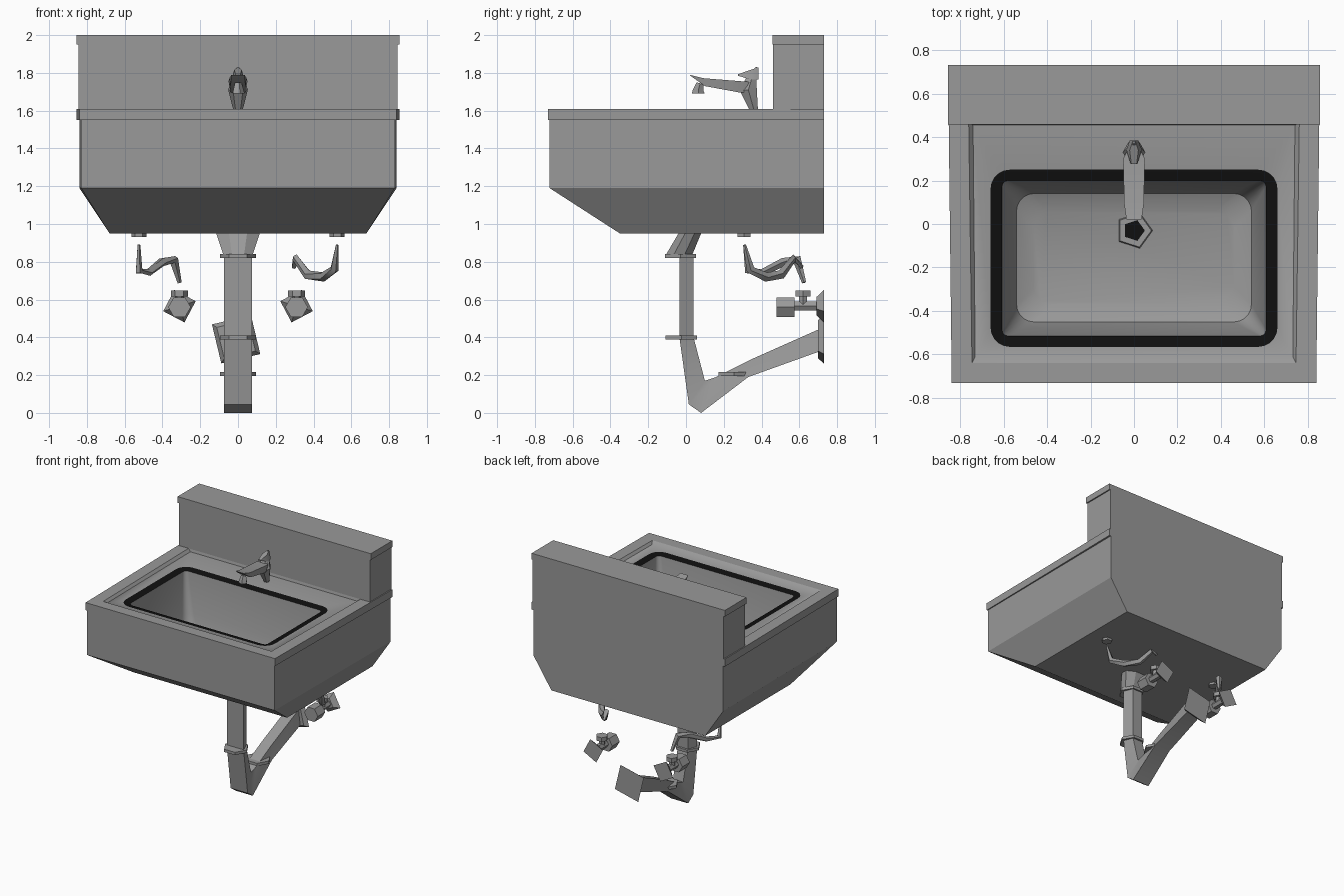
import bpy, bmesh, math
from mathutils import Vector

if "Cube" in bpy.data.objects:
    bpy.data.objects.remove(bpy.data.objects["Cube"])


def material(name, rgb):
    m = bpy.data.materials.new(name)
    m.diffuse_color = (*rgb, 1)
    m.use_nodes = True
    m.node_tree.nodes["Principled BSDF"].inputs["Base Color"].default_value = m.diffuse_color
    return m


GREY = material("grey", (0.32, 0.32, 0.32))
DARK = material("dark", (0.005, 0.005, 0.005))


def loft(name, loops, mats=(GREY,), dark_band=None, angle=30):
    """Skin a list of equal-length point loops and cap both ends."""
    bm = bmesh.new()
    rings = [[bm.verts.new(p) for p in loop] for loop in loops]
    n = len(rings[0])
    for k in range(len(rings) - 1):
        for i in range(n):
            j = (i + 1) % n
            f = bm.faces.new((rings[k][i], rings[k][j], rings[k + 1][j], rings[k + 1][i]))
            f.material_index = 1 if k == dark_band else 0
    bm.faces.new(rings[0][::-1])
    bm.faces.new(rings[-1])
    bmesh.ops.remove_doubles(bm, verts=bm.verts, dist=0.0005)
    bmesh.ops.recalc_face_normals(bm, faces=bm.faces)
    me = bpy.data.meshes.new(name)
    bm.to_mesh(me)
    bm.free()
    for m in mats:
        me.materials.append(m)
    ob = bpy.data.objects.new(name, me)
    bpy.context.collection.objects.link(ob)
    bpy.ops.object.select_all(action='DESELECT')
    ob.select_set(True)
    bpy.context.view_layer.objects.active = ob
    bpy.ops.object.shade_smooth_by_angle(angle=math.radians(angle))
    return ob


def rounded(z, xf, xb, y0, y1, r, seg=5):
    """Rounded rectangle: half widths at front and back, y range, corner radius."""
    pts = []
    for c, (sx, sy) in enumerate([(1, 1), (-1, 1), (-1, -1), (1, -1)]):
        x, y = (xb if sy > 0 else xf), (y1 if sy > 0 else y0)
        for s in range(seg + 1):
            a = math.pi / 2 * (c + s / seg)
            pts.append((sx * (x - r) + r * math.cos(a), y - sy * r + r * math.sin(a), z))
    return pts


def sweep(name, pts, radii, sides=6, turn=0.0, mat=GREY, angle=30):
    """Tube of given radii along a path."""
    pts = [Vector(p) for p in pts]
    loops = []
    for i, p in enumerate(pts):
        t = (pts[min(i + 1, len(pts) - 1)] - pts[max(i - 1, 0)]).normalized()
        ref = Vector((1, 0, 0)) if abs(t.x) < 0.8 else Vector((0, 1, 0))
        v = t.cross(ref).normalized()
        u = v.cross(t)
        loops.append([p + radii[i] * (u * math.cos(turn + 2 * math.pi * k / sides)
                                      + v * math.sin(turn + 2 * math.pi * k / sides))
                      for k in range(sides)])
    return loft(name, loops, (mat,), angle=angle)


def spine(name, sections):
    """Four-sided bar from (lower yz, upper yz, lower half width, upper half width)."""
    return loft(name, [[(-wl, *lo), (wl, *lo), (wu, *up), (-wu, *up)]
                       for lo, up, wl, wu in sections])


def box(name, x, y0, y1, z0, z1):
    return loft(name, [[(-x, y0, z), (x, y0, z), (x, y1, z), (-x, y1, z)] for z in (z0, z1)])


# Basin: underside, apron, rim, recessed deck and bowl in one skin
loft("basin", [
    rounded(0.95, 0.68, 0.68, -0.35, 0.73, 0),
    rounded(1.19, 0.83, 0.84, -0.722, 0.73, 0),
    rounded(1.55, 0.83, 0.84, -0.722, 0.73, 0),
    rounded(1.55, 0.838, 0.855, -0.73, 0.73, 0),
    rounded(1.61, 0.838, 0.855, -0.73, 0.73, 0),
    rounded(1.61, 0.745, 0.76, -0.64, 0.46, 0),
    rounded(1.59, 0.73, 0.74, -0.61, 0.455, 0),
    rounded(1.585, 0.66, 0.66, -0.565, 0.25, 0.09),
    rounded(1.575, 0.607, 0.607, -0.515, 0.2, 0.03),
    rounded(1.26, 0.57, 0.57, -0.48, 0.17, 0.06),
    rounded(1.16, 0.54, 0.54, -0.45, 0.14, 0.08),
    rounded(1.12, 0.46, 0.46, -0.37, 0.06, 0.08),
], (GREY, DARK), dark_band=7)

# Backsplash and its cap
box("backsplash", 0.845, 0.46, 0.73, 1.58, 1.95)
box("backsplash_cap", 0.855, 0.457, 0.73, 1.95, 2.0)

# Drain in the bowl floor
sweep("drain_ring", [(0, -0.03, 1.11), (0, -0.03, 1.135)], [0.09, 0.08], 5)
sweep("drain_hole", [(0, -0.03, 1.13), (0, -0.03, 1.138)], [0.05, 0.05], 5, mat=DARK)

# Faucet
sweep("faucet_body", [(0, 0.365, 1.585), (0, 0.33, 1.71), (0, 0.345, 1.76), (0, 0.375, 1.83)],
      [0.02, 0.052, 0.035, 0.006], 6)
spine("faucet_spout", [
    ((0.37, 1.70), (0.37, 1.75), 0.015, 0.015),
    ((0.29, 1.695), (0.30, 1.755), 0.04, 0.05),
    ((0.10, 1.73), (0.09, 1.772), 0.04, 0.045),
    ((0.03, 1.78), (0.02, 1.79), 0.035, 0.035)])
spine("faucet_handle", [
    ((0.275, 1.785), (0.275, 1.793), 0.015, 0.012),
    ((0.34, 1.765), (0.34, 1.815), 0.035, 0.02),
    ((0.385, 1.765), (0.385, 1.83), 0.02, 0.005)])
sweep("faucet_aerator", [(0, 0.065, 1.692), (0, 0.065, 1.708), (0, 0.075, 1.745)],
      [0.035, 0.03, 0.02], 5)

# Drain outlet, tailpiece and trap
loft("drain_outlet", [[(w * math.cos(a), yc + d * math.sin(a), z)
                       for a in [math.pi / 4 * (k + 0.5) for k in range(8)]]
                      for z, w, yc, d in [(0.84, 0.085, -0.035, 0.075), (0.95, 0.125, 0.02, 0.065)]])
spine("tailpiece", [((-0.035, z), (0.04, z), 0.075, 0.045) for z in (0.40, 0.83)])
spine("trap", [
    ((-0.035, 0.40), (0.04, 0.40), 0.075, 0.045),
    ((0.015, 0.045), (0.10, 0.17), 0.075, 0.045),
    ((0.08, 0.0), (0.16, 0.19), 0.075, 0.045),
    ((0.33, 0.19), (0.36, 0.29), 0.07, 0.045),
    ((0.72, 0.33), (0.72, 0.45), 0.06, 0.045)])
for i, (y, z) in enumerate([(-0.03, 0.83), (-0.025, 0.40), (0.255, 0.205)]):
    sweep(f"pipe_collar_{i + 1}", [(0, y, z - 0.011), (0, y, z + 0.011)], [0.095, 0.095], 6)
sweep("wall_flange", [(-0.01, 0.70, 0.39), (-0.01, 0.73, 0.39)], [0.12, 0.15], 4, turn=0.55)

# Supply valves and nuts on both sides
for side, s in (("left", -1), ("right", 1)):
    x = s * 0.31
    sweep(f"{side}_valve_escutcheon", [(x, 0.69, 0.565), (x, 0.73, 0.565)], [0.05, 0.09], 4,
          turn=0.3 * s)
    sweep(f"{side}_valve_body", [(x, 0.56, 0.565), (x, 0.72, 0.565)], [0.028, 0.028], 6)
    sweep(f"{side}_valve_handle", [(x, 0.48, 0.56), (x, 0.575, 0.56)], [0.06, 0.06], 6)
    sweep(f"{side}_valve_stem", [(x, 0.62, 0.56), (x, 0.62, 0.62)], [0.024, 0.024], 6)
    sweep(f"{side}_valve_nut", [(x, 0.62, 0.615), (x, 0.62, 0.648)], [0.045, 0.045], 6)
    sweep(f"{side}_hose_nut", [(s * 0.525, 0.307, 0.932), (s * 0.525, 0.307, 0.952)],
          [0.04, 0.04], 6)

# Supply hoses
sweep("left_hose", [(-0.525, 0.31, 0.89), (-0.525, 0.33, 0.75), (-0.47, 0.41, 0.745),
                    (-0.40, 0.52, 0.80), (-0.34, 0.59, 0.81), (-0.31, 0.625, 0.69)],
      [0.008, 0.02, 0.02, 0.024, 0.026, 0.012], 5, angle=60)
sweep("right_hose", [(0.525, 0.31, 0.89), (0.51, 0.34, 0.76), (0.45, 0.42, 0.72),
                     (0.37, 0.50, 0.73), (0.305, 0.57, 0.82), (0.295, 0.615, 0.77)],
      [0.008, 0.024, 0.026, 0.026, 0.02, 0.012], 5, angle=60)
